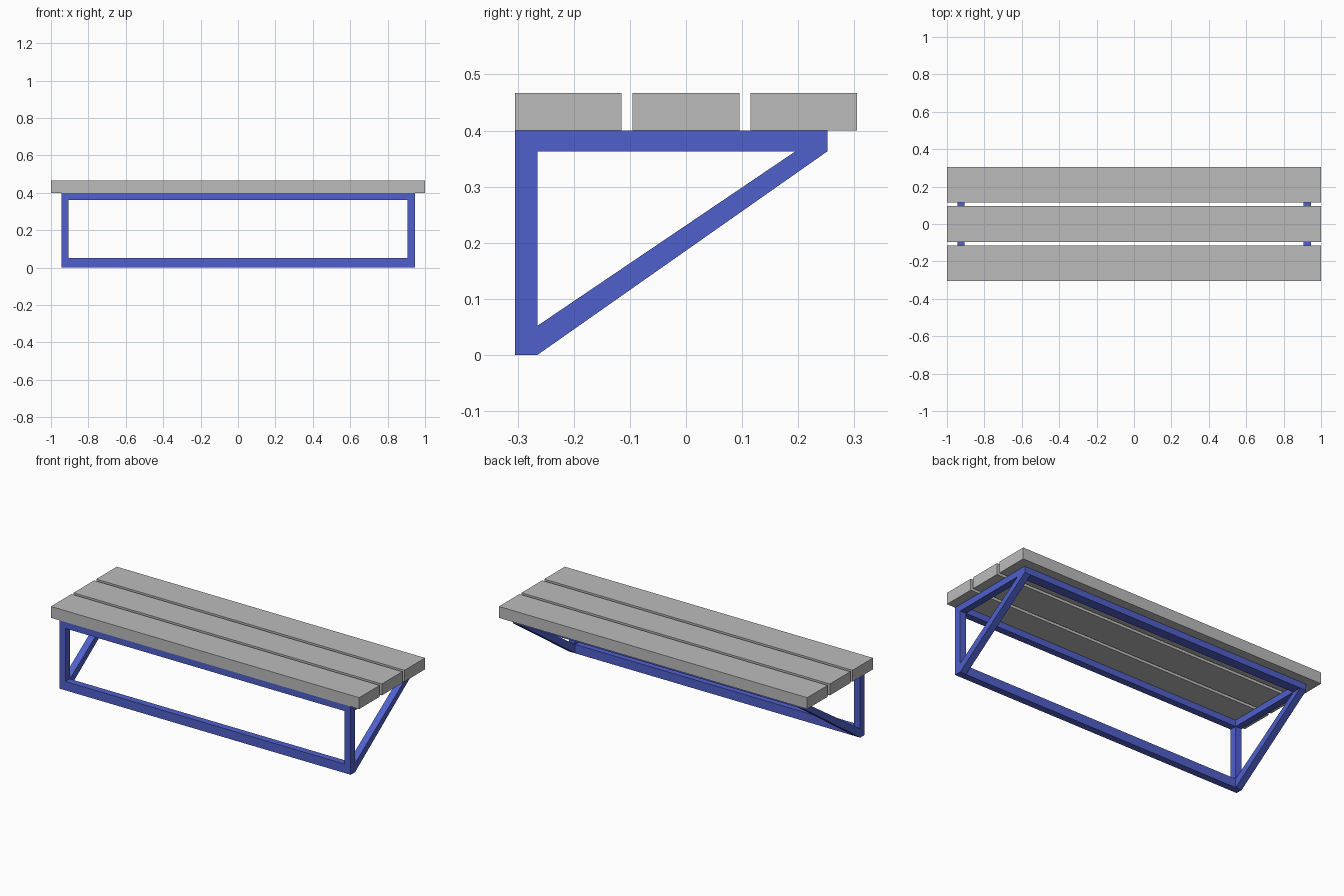
import bpy
import bmesh

cube = bpy.data.objects.get("Cube")
if cube:
    bpy.data.objects.remove(cube, do_unlink=True)


def material(name, color):
    mat = bpy.data.materials.new(name)
    mat.use_nodes = True
    mat.diffuse_color = color
    mat.node_tree.nodes["Principled BSDF"].inputs["Base Color"].default_value = color
    return mat


grey = material("slat grey", (0.5, 0.5, 0.5, 1))
blue = material("frame blue", (0.08, 0.117, 0.6, 1))


def prism(name, profile, x0, x1, mat):
    """Extrude a (y, z) profile along x from x0 to x1."""
    bm = bmesh.new()
    face = bm.faces.new([bm.verts.new((x0, y, z)) for y, z in profile])
    new = bmesh.ops.extrude_face_region(bm, geom=[face])["geom"]
    verts = [v for v in new if isinstance(v, bmesh.types.BMVert)]
    bmesh.ops.translate(bm, verts=verts, vec=(x1 - x0, 0, 0))
    bmesh.ops.recalc_face_normals(bm, faces=bm.faces)
    mesh = bpy.data.meshes.new(name)
    bm.to_mesh(mesh)
    bm.free()
    mesh.materials.append(mat)
    obj = bpy.data.objects.new(name, mesh)
    bpy.context.collection.objects.link(obj)
    return obj


def rect(y0, y1, z0, z1):
    return [(y0, z0), (y1, z0), (y1, z1), (y0, z1)]


# Main heights and depths
FRONT, INNER, BACK = -0.305, -0.265, 0.252
UNDER, SEAT, TOP = 0.363, 0.4, 0.467
BRACE_Y, BRACE_Z = 0.195, 0.052
X_IN, X_OUT = 0.905, 0.945

# Seat slats
for name, y in (("front", -0.21), ("middle", 0), ("back", 0.21)):
    prism(name + "_slat", rect(y - 0.095, y + 0.095, SEAT, TOP), -1, 1, grey)

# Triangular end frames
for side, s in (("left", 1), ("right", -1)):
    parts = {
        "upright": rect(FRONT, INNER, 0, SEAT),
        "top_bar": rect(INNER, BACK, UNDER, SEAT),
        "brace": [(INNER, 0), (BACK, UNDER), (BRACE_Y, UNDER), (INNER, BRACE_Z)],
    }
    for part, profile in parts.items():
        prism(side + "_" + part, profile, s * X_IN, s * X_OUT, blue)

# Long rails joining the end frames
rails = {
    "bottom_rail": rect(FRONT, INNER, 0, BRACE_Z),
    "front_rail": rect(FRONT, INNER, UNDER, SEAT),
    "back_rail": rect(BRACE_Y, BACK, UNDER, SEAT),
}
for name, profile in rails.items():
    prism(name, profile, -X_IN, X_IN, blue)
